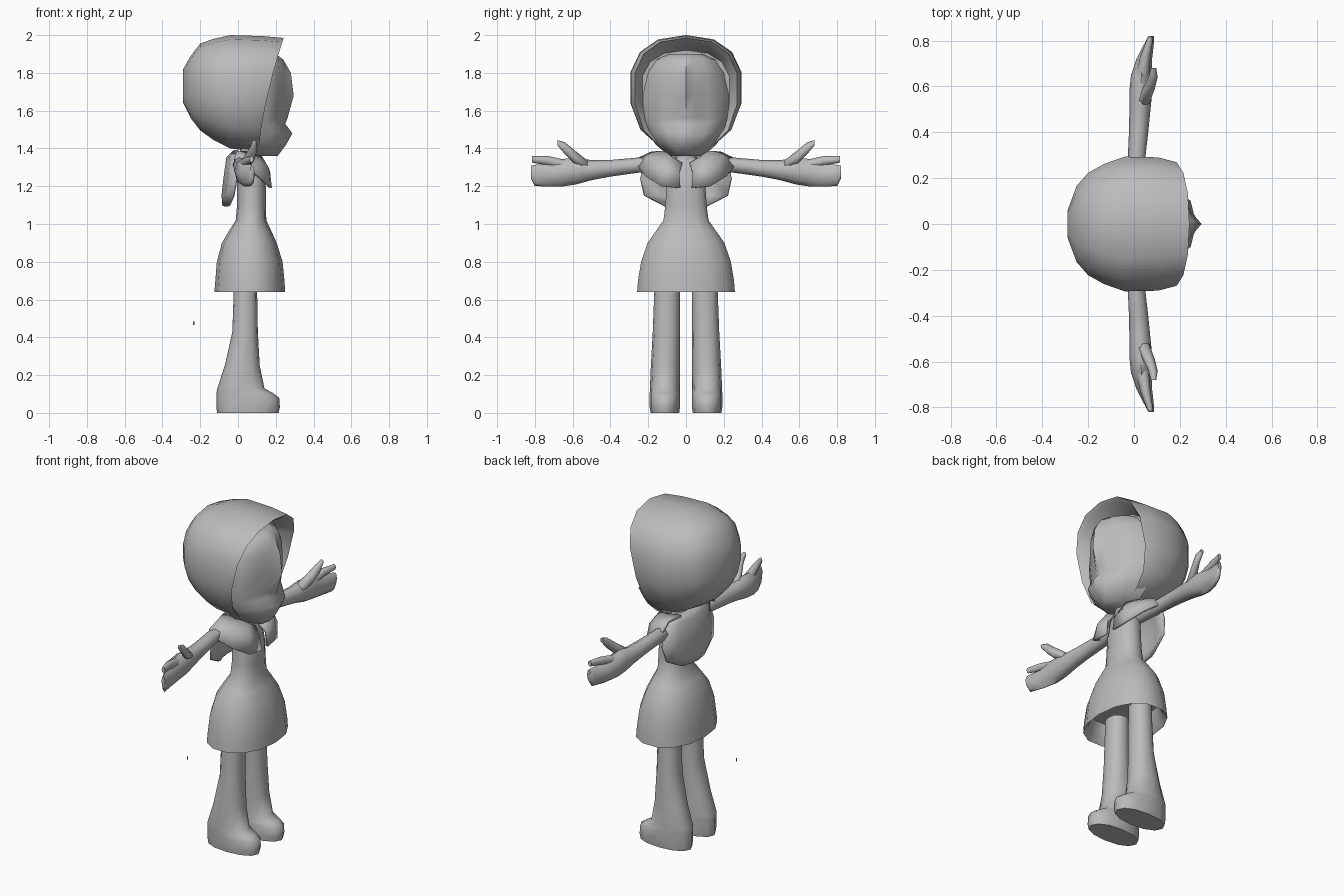
import bpy, bmesh, math
from mathutils import Vector

grey = bpy.data.materials.new("plain grey")
grey.diffuse_color = (0.5, 0.5, 0.5, 1)


def finish(name, bm, angle=60):
    bmesh.ops.recalc_face_normals(bm, faces=bm.faces)
    me = bpy.data.meshes.new(name)
    bm.to_mesh(me)
    bm.free()
    me.materials.append(grey)
    for p in me.polygons:
        p.use_smooth = True
    me.set_sharp_from_angle(angle=math.radians(angle))
    ob = bpy.data.objects.new(name, me)
    bpy.context.collection.objects.link(ob)
    return ob


def loft(name, rings, closed=True, caps=(True, True), angle=60):
    """Skin a list of point rings."""
    bm = bmesh.new()
    vs = [[bm.verts.new(p) for p in r] for r in rings]
    n = len(vs[0])
    for a, b in zip(vs, vs[1:]):
        for i in range(n if closed else n - 1):
            j = (i + 1) % n
            bm.faces.new((a[i], a[j], b[j], b[i]))
    if caps[0]:
        bm.faces.new(vs[0])
    if caps[1]:
        bm.faces.new(vs[-1])
    return finish(name, bm, angle)


def signed_pow(v, e):
    return math.copysign(abs(v) ** e, v)


def angles(n):
    return [2 * math.pi * i / n for i in range(n)]


def level_ring(z, x0, x1, yc, hw, n=12, e=0.9):
    """Horizontal ring spanning x0..x1 and yc-hw..yc+hw."""
    return [((x0 + x1) / 2 + (x1 - x0) / 2 * signed_pow(math.cos(a), e),
             yc + hw * signed_pow(math.sin(a), e), z) for a in angles(n)]


def arm_ring(s, y, x, z, rx, rz, n=8):
    return [(x + rx * math.cos(a), s * y, z + rz * math.sin(a)) for a in angles(n)]


# Hood: rings stacked from the inner lip over the rim to the back
def hood_ring(x, hw, top, bot, slant=0.0, shift=0.0):
    ring = []
    for a in angles(14):
        c, mid = signed_pow(math.cos(a), 0.85), 1.73
        z = mid + c * ((top - mid) if c > 0 else (mid - bot))
        rim_x = 0.11 + 0.13 * max(0, (z - 1.38) / 0.6) ** 1.5 + shift
        ring.append((x + (rim_x - x) * slant, hw * signed_pow(math.sin(a), 0.85), z))
    return ring


loft("hood", [
    hood_ring(0.04, 0.235, 1.92, 1.40, 0.4),
    hood_ring(0, 0.262, 1.965, 1.395, 1, -0.015),
    hood_ring(0, 0.275, 1.985, 1.38, 1),
    hood_ring(0.05, 0.297, 1.995, 1.385, 0.4),
    hood_ring(-0.04, 0.30, 2.0, 1.40),
    hood_ring(-0.13, 0.268, 1.98, 1.445),
    hood_ring(-0.20, 0.228, 1.955, 1.495),
    hood_ring(-0.25, 0.17, 1.89, 1.56),
    hood_ring(-0.29, 0.06, 1.82, 1.64)])

# Face: level slices with a central ridge, hollow cheeks and a muzzle
face = []
for z, xf, hw, c in [(1.90, 0.20, 0.10, 0.85), (1.87, 0.24, 0.17, 0.85), (1.80, 0.28, 0.215, 0.72),
                     (1.68, 0.295, 0.24, 0.66), (1.56, 0.262, 0.235, 0.72), (1.53, 0.25, 0.225, 0.8),
                     (1.48, 0.288, 0.20, 0.82), (1.42, 0.255, 0.16, 0.85), (1.36, 0.21, 0.09, 0.9)]:
    half = [(1, 0), (0.82, 0.62 * c), (0.5, c), (0.22, (1 + c) / 2 - 0.03)]
    cols = half + [(0, 1)] + [(-u, f) for u, f in reversed(half)]
    face.append([(0.06 + (xf - 0.06) * f, hw * u, z) for u, f in cols])
loft("face", face)

# Neck
loft("neck", [level_ring(z, 0.01, 0.12, 0, 0.055, 8) for z in (1.28, 1.43)])

# Dress with a turned-in hem
loft("dress", [level_ring(z, a, b, 0, w, 14) for z, a, b, w in [
    (0.75, -0.08, 0.20, 0.215), (0.67, -0.10, 0.225, 0.24), (0.64, -0.125, 0.25, 0.265),
    (0.70, -0.12, 0.246, 0.26), (0.80, -0.112, 0.236, 0.243), (0.90, -0.085, 0.205, 0.208),
    (0.96, -0.05, 0.178, 0.165), (1.02, -0.012, 0.15, 0.122), (1.10, -0.005, 0.148, 0.112),
    (1.20, -0.005, 0.147, 0.105), (1.29, -0.005, 0.135, 0.095), (1.35, 0.01, 0.115, 0.065)]])

for s, side in ((-1, "right"), (1, "left")):
    # Leg and boot
    loft(side + "_leg", [level_ring(z, a, b, s * yc, w) for z, a, b, yc, w in [
        (0.0, -0.11, 0.215, 0.112, 0.076), (0.03, -0.115, 0.222, 0.112, 0.08),
        (0.08, -0.115, 0.218, 0.112, 0.08), (0.105, -0.114, 0.185, 0.112, 0.08),
        (0.13, -0.11, 0.14, 0.112, 0.079), (0.25, -0.07, 0.115, 0.109, 0.077),
        (0.43, -0.03, 0.105, 0.104, 0.072), (0.72, -0.02, 0.10, 0.098, 0.067)]])
    # Arm with mitten hand, then the first finger and thumb
    loft(side + "_arm", [arm_ring(s, *r) for r in [
        (0.05, 0.04, 1.30, 0.04, 0.04), (0.25, 0.008, 1.312, 0.037, 0.04),
        (0.40, 0.02, 1.295, 0.042, 0.044), (0.50, 0.026, 1.285, 0.046, 0.053),
        (0.58, 0.03, 1.28, 0.05, 0.07), (0.65, 0.032, 1.272, 0.045, 0.073),
        (0.72, 0.045, 1.26, 0.034, 0.062), (0.80, 0.07, 1.257, 0.018, 0.056),
        (0.82, 0.075, 1.275, 0.012, 0.034)]])
    loft(side + "_finger", [arm_ring(s, *r) for r in [
        (0.64, 0.035, 1.31, 0.03, 0.03), (0.73, 0.05, 1.335, 0.022, 0.025),
        (0.815, 0.072, 1.343, 0.012, 0.018)]])
    loft(side + "_thumb", [arm_ring(s, *r) for r in [
        (0.52, 0.035, 1.31, 0.03, 0.025), (0.59, 0.065, 1.355, 0.026, 0.035),
        (0.64, 0.083, 1.40, 0.02, 0.032), (0.68, 0.085, 1.43, 0.012, 0.014)]])
    # Collar lapel: strip from the front opening round the shoulder
    stations = [((0.125, 0.02, 1.32), (0.172, 0.03, 1.19)), ((0.12, 0.08, 1.355), (0.165, 0.13, 1.20)),
                ((0.08, 0.10, 1.375), (0.11, 0.21, 1.25)), ((0.03, 0.11, 1.38), (0.04, 0.25, 1.30)),
                ((-0.03, 0.09, 1.38), (-0.02, 0.25, 1.345))]
    rows = []
    for a, b in stations:
        a, b = Vector((a[0], s * a[1], a[2])), Vector((b[0], s * b[1], b[2]))
        bulge = (a + b) / 2 + Vector((0.015, s * 0.01, 0.015))
        rows.append([a, bulge, b])
    lapel = loft(side + "_lapel", rows, closed=False, caps=(False, False))
    mod = lapel.modifiers.new("thickness", "SOLIDIFY")
    mod.thickness, mod.offset = 0.015, 0

# Back flap of the collar, curving forward at its sides
rows = []
for z, x, w in [(1.385, -0.02, 0.10), (1.35, -0.055, 0.21), (1.24, -0.07, 0.24),
                (1.15, -0.08, 0.22), (1.095, -0.075, 0.11)]:
    rows.append([(x + 0.06 * abs(u) ** 2 * w / 0.24, u * w, z) for u in (-1, -0.6, 0, 0.6, 1)])
flap = loft("back_flap", rows, closed=False, caps=(False, False))
mod = flap.modifiers.new("thickness", "SOLIDIFY")
mod.thickness, mod.offset = 0.015, 0

# Tiny loose fleck behind the right leg
loft("fleck", [level_ring(z, -0.237, -0.231, -0.15, 0.003, 6) for z in (0.465, 0.485)])
